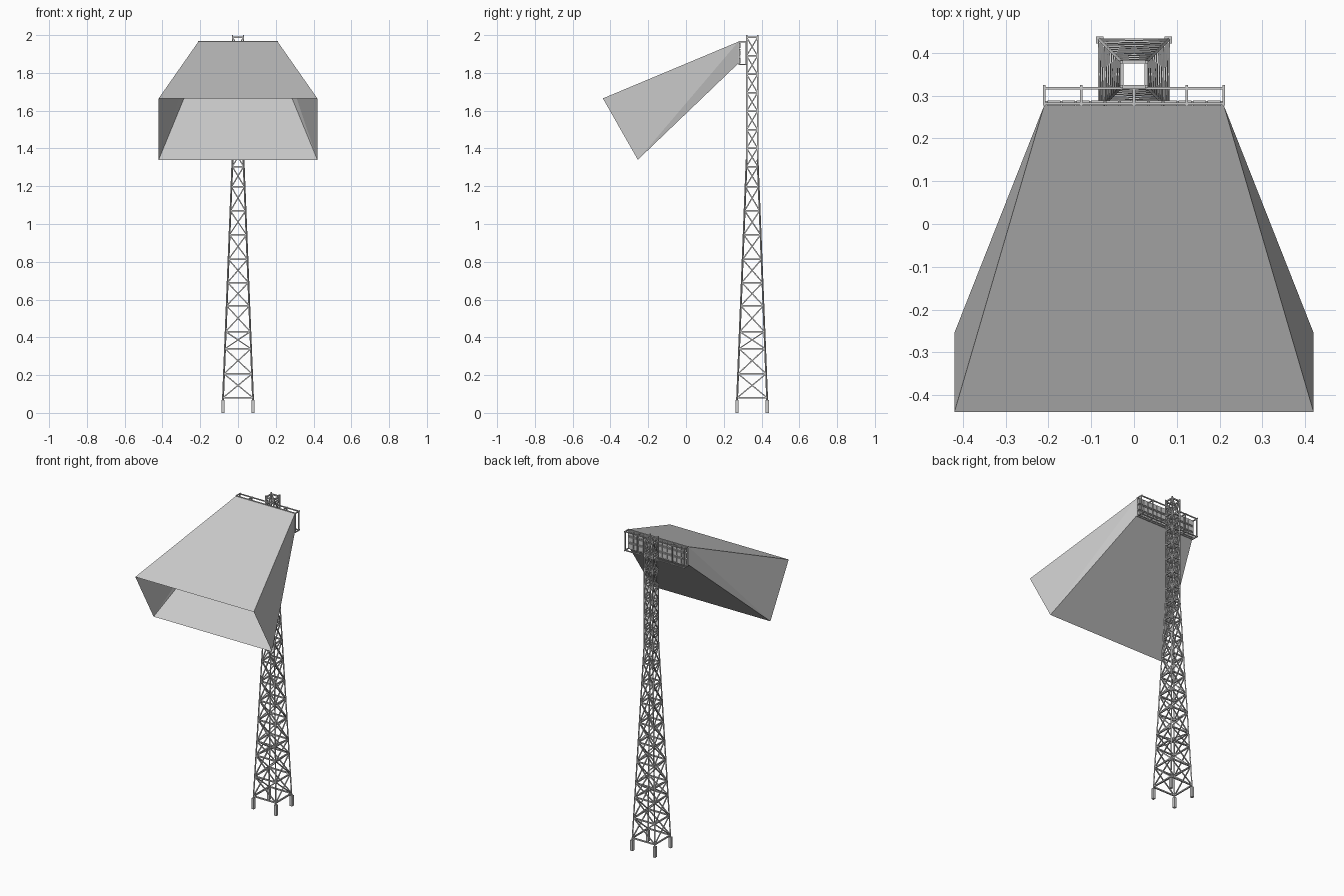
import bpy, bmesh
from mathutils import Vector, Matrix

if "Cube" in bpy.data.objects:
    bpy.data.objects.remove(bpy.data.objects["Cube"])

CY = 0.35  # tower axis


def finish(name, bm):
    me = bpy.data.meshes.new(name)
    bm.to_mesh(me)
    bm.free()
    ob = bpy.data.objects.new(name, me)
    bpy.context.collection.objects.link(ob)
    return ob


def box(bm, c, s):
    bmesh.ops.create_cube(bm, size=1, matrix=Matrix.Translation(c) @ Matrix.Diagonal((*s, 1)))


def bar(bm, a, b, w, d=None):
    a, b = Vector(a), Vector(b)
    v = b - a
    rot = v.to_track_quat('Z', 'Y').to_matrix().to_4x4()
    m = Matrix.Translation((a + b) / 2) @ rot @ Matrix.Diagonal((w, d or w, v.length, 1))
    bmesh.ops.create_cube(bm, size=1, matrix=m)


def half(z):  # tower half width at a height
    return 0.08 - 0.051 * min(max(z - 0.07, 0) / 1.27, 1)


def corner(i, z):
    sx, sy = [(-1, -1), (1, -1), (1, 1), (-1, 1)][i % 4]
    return Vector((sx * half(z), CY + sy * half(z), z))


# Feet and legs
feet, legs = bmesh.new(), bmesh.new()
for i in range(4):
    c = corner(i, 0)
    box(feet, (c.x, c.y, 0.034), (0.017, 0.017, 0.068))
    bar(legs, corner(i, 0.06), corner(i, 1.34), 0.007)
    bar(legs, corner(i, 1.34), corner(i, 2.0), 0.007)
finish("tower_feet", feet)
finish("tower_legs", legs)

# Horizontal rings and crossed braces
levels = [0.08, 0.207, 0.34, 0.43, 0.567, 0.69, 0.813, 0.943, 1.07, 1.196, 1.304]
levels += [1.304 + 0.0977 * k for k in range(1, 8)]
rings, braces = bmesh.new(), bmesh.new()
for k, z in enumerate(levels):
    for i in range(4):
        bar(rings, corner(i, z), corner(i + 1, z), 0.008)
        if k + 1 < len(levels):
            z2 = levels[k + 1]
            bar(braces, corner(i, z), corner(i + 1, z2), 0.006)
            bar(braces, corner(i + 1, z), corner(i, z2), 0.006)
finish("tower_rings", rings)
finish("tower_braces", braces)

# Lamp frame behind the beam
Z0, Z1, YF, YB = 1.845, 1.965, 0.281, 0.317
frame = bmesh.new()
for z in (Z0, Z1):
    for y in (YF, YB):
        bar(frame, (-0.21, y, z), (0.21, y, z), 0.006)
for x in (-0.21, -0.123, 0, 0.123, 0.21):
    for z in (Z0, Z1):
        bar(frame, (x, YF - 0.004, z), (x, YB + 0.008, z), 0.006)
    for y in (YF, YB):
        bar(frame, (x, y, Z0), (x, y, Z1), 0.006)
for z in (1.885, 1.925):
    bar(frame, (-0.21, YF + 0.004, z), (0.21, YF + 0.004, z), 0.005)
finish("lamp_frame", frame)

# Lamp grid
lamps = bmesh.new()
for r in range(3):
    for c in range(12):
        box(lamps, (-0.187 + 0.034 * c, 0.283, 1.865 + 0.04 * r), (0.03, 0.011, 0.028))
finish("floodlights", lamps)

# Light beam: four flaring sides, open at both ends
beam = bmesh.new()
near = [beam.verts.new(p) for p in
        [(-0.21, 0.277, 1.965), (0.21, 0.277, 1.965), (0.21, 0.277, 1.85), (-0.21, 0.277, 1.85)]]
far = [beam.verts.new(p) for p in
       [(-0.42, -0.44, 1.665), (0.42, -0.44, 1.665), (0.42, -0.255, 1.34), (-0.42, -0.255, 1.34)]]
beam.faces.new((near[0], far[0], far[1], near[1]))
beam.faces.new((near[2], far[2], far[3], near[3]))
# twisted sides split from the upper near to the lower far corner
for t, b in ((0, 3), (1, 2)):
    beam.faces.new((near[t], far[t], far[b]))
    beam.faces.new((near[t], far[b], near[b]))
bmesh.ops.recalc_face_normals(beam, faces=beam.faces)
finish("light_beam", beam)
